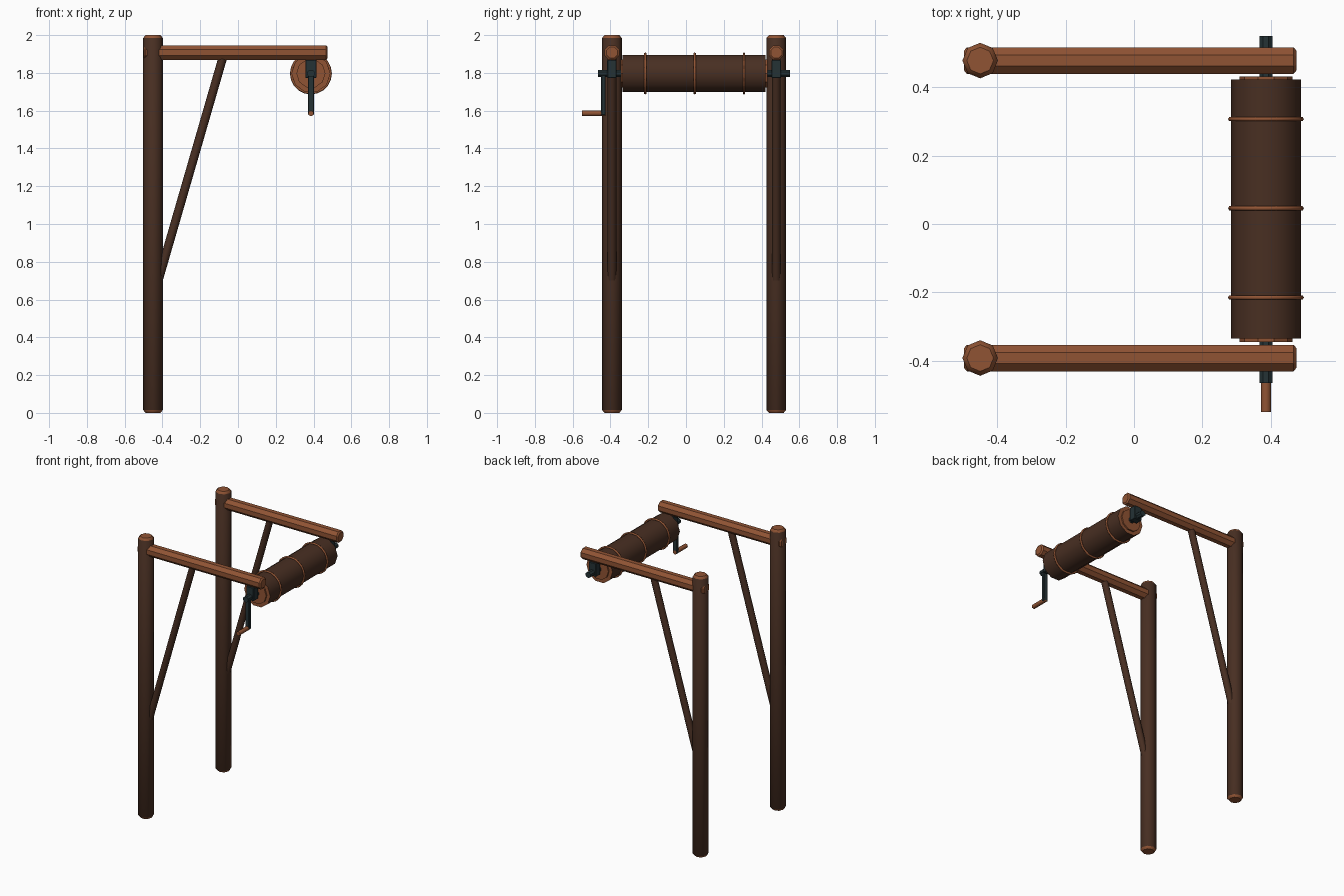
import bpy, bmesh, math
from mathutils import Vector

cube = bpy.data.objects.get("Cube")
if cube:
    bpy.data.objects.remove(cube)


def material(name, rgb, rough=0.8):
    m = bpy.data.materials.new(name)
    m.use_nodes = True
    m.diffuse_color = (*rgb, 1)
    node = m.node_tree.nodes["Principled BSDF"]
    node.inputs["Base Color"].default_value = (*rgb, 1)
    node.inputs["Roughness"].default_value = rough
    return m


BARK = material("dark bark", (0.065, 0.028, 0.016))
WOOD = material("cut wood", (0.28, 0.088, 0.034))
METAL = material("dark iron", (0.018, 0.032, 0.036))


def finish(bm, name, mats, smooth=None):
    bmesh.ops.recalc_face_normals(bm, faces=bm.faces)
    mesh = bpy.data.meshes.new(name)
    bm.to_mesh(mesh)
    bm.free()
    for m in mats:
        mesh.materials.append(m)
    ob = bpy.data.objects.new(name, mesh)
    bpy.context.collection.objects.link(ob)
    if smooth:
        bpy.ops.object.select_all(action="DESELECT")
        ob.select_set(True)
        bpy.context.view_layer.objects.active = ob
        bpy.ops.object.shade_smooth_by_angle(angle=math.radians(smooth))
    return ob


def log(name, start, end, radius, mats, sides=8, chamfer=0.0, spin=0.0, smooth=None):
    """Round bar between two points; chamfers and end faces use the last material."""
    start, end = Vector(start), Vector(end)
    axis = end - start
    length = axis.length
    turn = axis.to_track_quat("Z", "Y")
    rings = [(0, radius), (length, radius)]
    if chamfer:
        rings = [(0, radius * 0.75), (chamfer, radius),
                 (length - chamfer, radius), (length, radius * 0.75)]
    bm = bmesh.new()
    loops = []
    for z, r in rings:
        angles = [math.tau * (i + spin) / sides for i in range(sides)]
        loops.append([bm.verts.new(start + turn @ Vector((r * math.cos(a), r * math.sin(a), z)))
                      for a in angles])
    last = len(mats) - 1
    for k, (a, b) in enumerate(zip(loops, loops[1:])):
        for i in range(sides):
            j = (i + 1) % sides
            f = bm.faces.new((a[i], a[j], b[j], b[i]))
            f.material_index = last if chamfer and k != 1 else 0
    for loop in (loops[0], loops[-1]):
        bm.faces.new(loop).material_index = last
    return finish(bm, name, mats, smooth)


def box(name, center, size, mat):
    bm = bmesh.new()
    bmesh.ops.create_cube(bm, size=1)
    bmesh.ops.scale(bm, vec=size, verts=bm.verts)
    bmesh.ops.translate(bm, vec=center, verts=bm.verts)
    bmesh.ops.bevel(bm, geom=bm.edges[:], offset=0.003, segments=1, affect="EDGES")
    return finish(bm, name, [mat])


AXLE_X, AXLE_Z = 0.386, 1.797

# Two matching side frames
for side, y in (("front", -0.392), ("back", 0.478)):
    log(side + "_post", (-0.45, y, 0), (-0.45, y, 2), 0.052, [BARK, WOOD],
        chamfer=0.015, smooth=46)
    log(side + "_beam", (-0.497, y, 1.907), (0.475, y, 1.907), 0.042, [WOOD],
        chamfer=0.008, spin=0.5)
    log(side + "_brace", (-0.425, y, 0.69), (-0.075, y, 1.9), 0.023, [BARK], smooth=46)
    # Iron hanger carrying the axle
    box(side + "_hanger", (AXLE_X, y, 1.82), (0.058, 0.05, 0.095), METAL)

# Drum with cut ends and three hoops
log("drum", (AXLE_X, -0.335, AXLE_Z), (AXLE_X, 0.422, AXLE_Z), 0.103, [BARK, WOOD],
    sides=10, smooth=40)
log("drum_core", (AXLE_X, -0.345, AXLE_Z), (AXLE_X, 0.432, AXLE_Z), 0.077, [WOOD], sides=10)
for label, y in (("front", -0.215), ("middle", 0.046), ("back", 0.307)):
    bpy.ops.mesh.primitive_torus_add(
        location=(AXLE_X, y, AXLE_Z), rotation=(math.pi / 2, 0, 0),
        major_radius=0.104, minor_radius=0.007, major_segments=20, minor_segments=6)
    hoop = bpy.context.object
    hoop.name = label + "_hoop"
    hoop.data.materials.append(WOOD)
    bpy.ops.object.shade_smooth_by_angle(angle=math.radians(65))

# Axle and crank
log("axle", (AXLE_X, -0.465, AXLE_Z), (AXLE_X, 0.55, AXLE_Z), 0.021, [METAL], spin=0.5)
box("crank_arm", (AXLE_X, -0.437, 1.69), (0.032, 0.024, 0.225), METAL)
log("crank_handle", (AXLE_X, -0.55, 1.586), (AXLE_X, -0.425, 1.586), 0.015, [WOOD], smooth=46)
